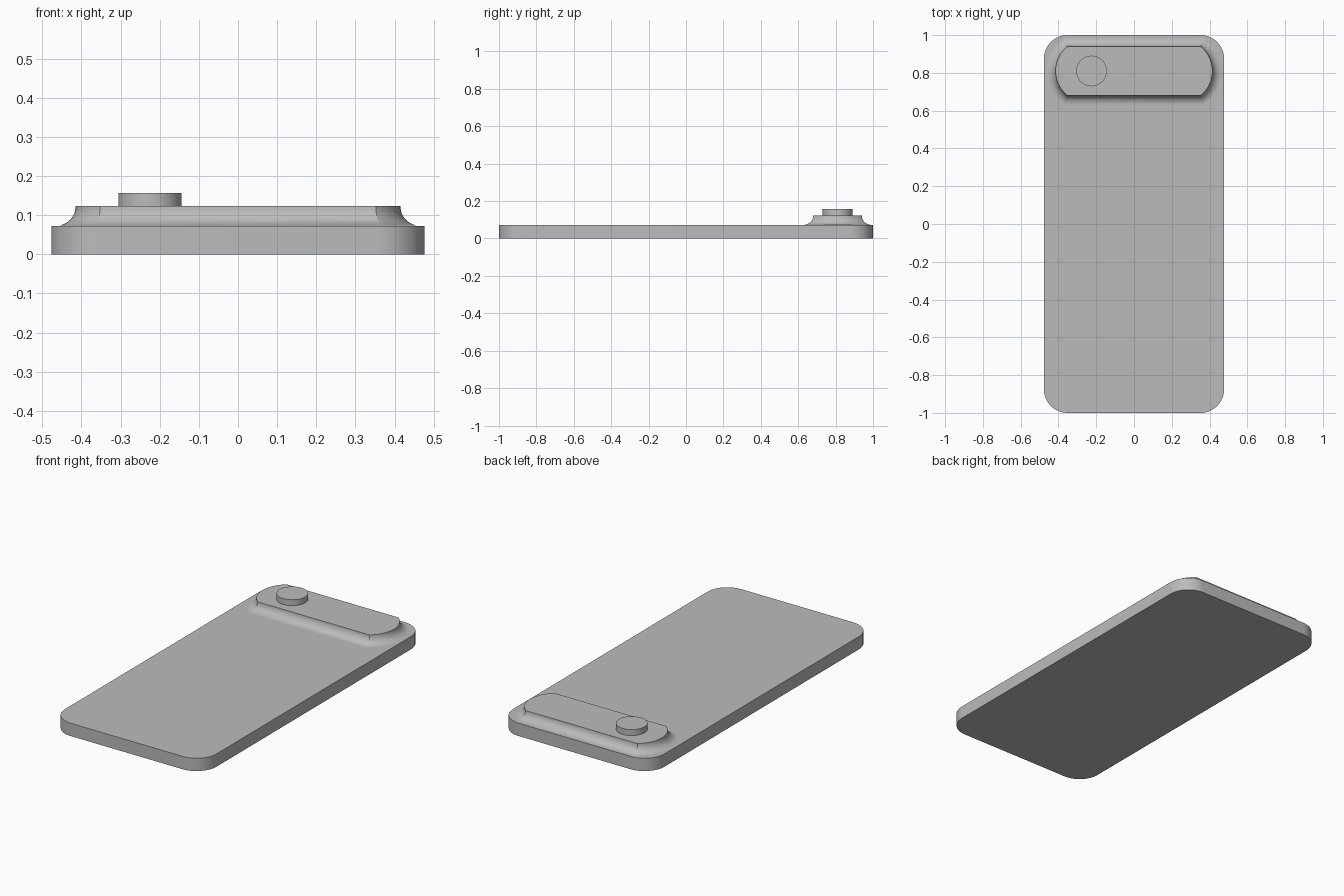
import bpy
import bmesh
from math import sin, cos, pi, asin, radians

cube = bpy.data.objects.get("Cube")
if cube:
    bpy.data.objects.remove(cube)

grey = bpy.data.materials.new("plain grey")
grey.use_nodes = True
colour = (0.5, 0.5, 0.5, 1)
grey.diffuse_color = colour
grey.node_tree.nodes["Principled BSDF"].inputs["Base Color"].default_value = colour


def loft(name, rings, cap_bottom=True):
    """Skin a stack of matching outlines, given from bottom to top."""
    bm = bmesh.new()
    loops = [[bm.verts.new(p) for p in ring] for ring in rings]
    for low, high in zip(loops, loops[1:]):
        for i in range(len(low)):
            j = (i + 1) % len(low)
            bm.faces.new((low[i], low[j], high[j], high[i]))
    bm.faces.new(loops[-1])
    if cap_bottom:
        bm.faces.new(loops[0][::-1])
    mesh = bpy.data.meshes.new(name)
    bm.to_mesh(mesh)
    bm.free()
    mesh.materials.append(grey)
    obj = bpy.data.objects.new(name, mesh)
    bpy.context.collection.objects.link(obj)
    bpy.ops.object.select_all(action="DESELECT")
    obj.select_set(True)
    bpy.context.view_layer.objects.active = obj
    bpy.ops.object.shade_smooth_by_angle(angle=radians(25))
    return obj


def rounded_rect(half_x, half_y, radius, z, steps=16):
    ring = []
    for quarter, (sx, sy) in enumerate([(1, 1), (-1, 1), (-1, -1), (1, -1)]):
        for i in range(steps + 1):
            a = (quarter + i / steps) * pi / 2
            ring.append((sx * (half_x - radius) + radius * cos(a),
                         sy * (half_y - radius) + radius * sin(a), z))
    return ring


def bar_outline(grow, z, steps=24):
    """Straight long sides with shallow arcs at both ends."""
    radius, half_y = 0.166 + grow, 0.13 + grow
    centre_x = 0.415 - 0.166
    spread = asin(half_y / radius)
    ring = []
    for side in (1, -1):
        for i in range(steps + 1):
            a = spread * (2 * i / steps - 1)
            ring.append((side * (centre_x + radius * cos(a)),
                         BAR_Y + side * radius * sin(a), z))
    return ring


def circle(x, y, radius, z, steps=64):
    return [(x + radius * cos(2 * pi * i / steps),
             y + radius * sin(2 * pi * i / steps), z) for i in range(steps)]


BODY_TOP, BAR_TOP, LENS_TOP = 0.073, 0.123, 0.157
BAR_Y = 0.81
FILLET = BAR_TOP - BODY_TOP

# Flat slab with rounded corners
loft("body", [rounded_rect(0.477, 1, 0.125, z) for z in (0, BODY_TOP)])

# Raised bar that flares into the slab with a concave fillet
flare = []
for i in range(13):
    a = pi / 2 * (1 - i / 12)
    flare.append(bar_outline(FILLET * (1 - cos(a)), BAR_TOP - FILLET * sin(a)))
flare[0] = [(x, y, z + 0.0002) for x, y, z in flare[0]]
flare = [[(x, y, z) for x, y, z in ring] for ring in flare]

# At a = pi/2 the fillet lies flat on the slab, so the base stays open
loft("camera_bar", flare, cap_bottom=False)

# Round lens on the bar
loft("lens", [circle(-0.225, BAR_Y, 0.081, z) for z in (BAR_TOP, LENS_TOP)])
